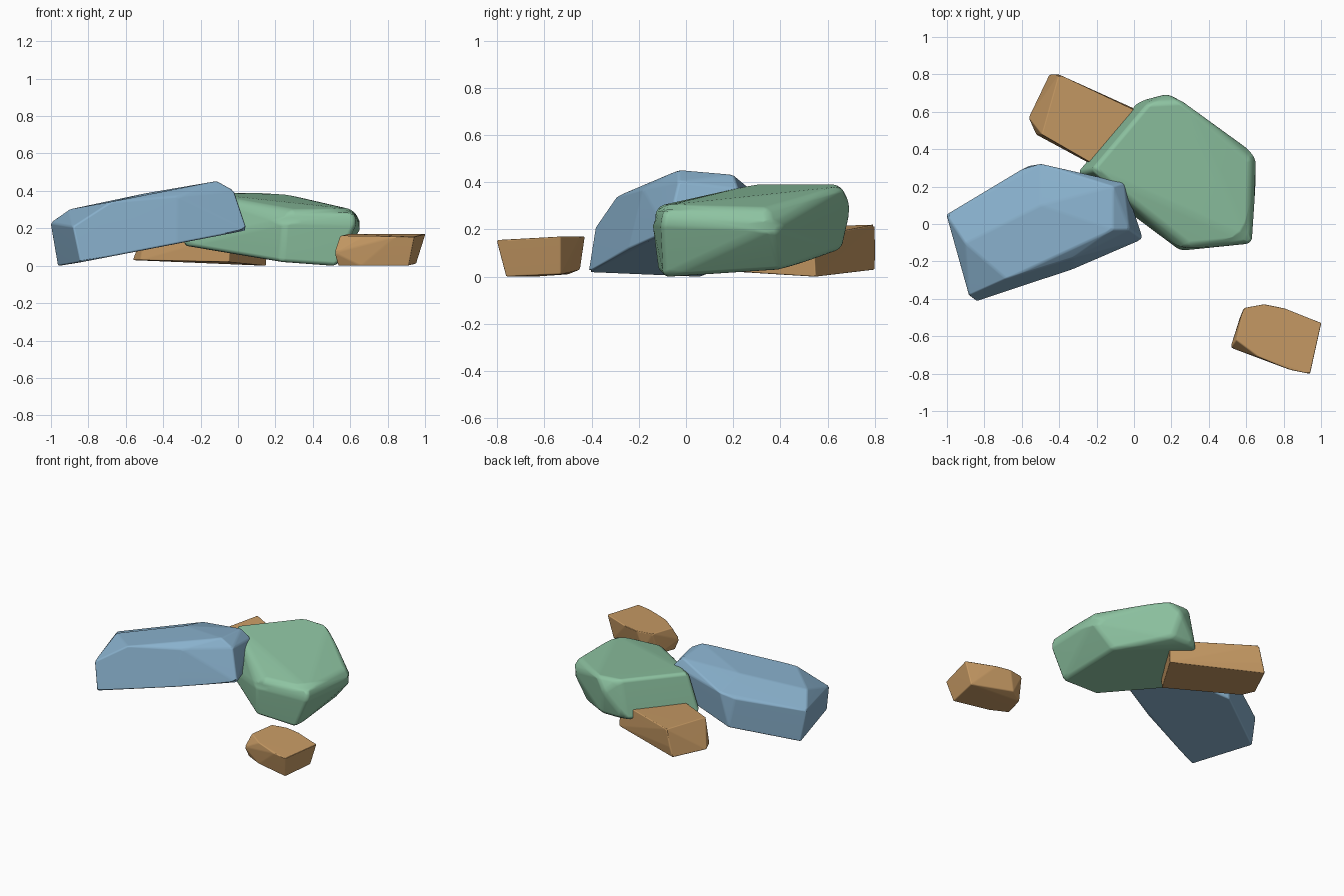
import bpy
import bmesh
from mathutils import Vector

default_cube = bpy.data.objects.get("Cube")
if default_cube:
    bpy.data.objects.remove(default_cube, do_unlink=True)


def make_material(name, colour):
    material = bpy.data.materials.new(name)
    material.use_nodes = True
    material.diffuse_color = (*colour, 1)
    shader = next(n for n in material.node_tree.nodes if n.type == 'BSDF_PRINCIPLED')
    shader.inputs["Base Color"].default_value = (*colour, 1)
    shader.inputs["Roughness"].default_value = 0.8
    return material


def bounds(bm):
    low = Vector([min(v.co[i] for v in bm.verts) for i in range(3)])
    high = Vector([max(v.co[i] for v in bm.verts) for i in range(3)])
    return low, high


def make_rock(name, material, corners, rounding):
    """Wrap a hull around the corners, round its edges and keep its full size."""
    bm = bmesh.new()
    for corner in corners:
        bm.verts.new(corner)
    hull = bmesh.ops.convex_hull(bm, input=bm.verts[:])
    loose = {v for v in hull["geom_interior"] + hull["geom_unused"]
             if isinstance(v, bmesh.types.BMVert)}
    bmesh.ops.delete(bm, geom=list(loose), context='VERTS')
    bmesh.ops.dissolve_limit(bm, angle_limit=0.08, verts=bm.verts[:], edges=bm.edges[:])
    low, high = bounds(bm)
    bmesh.ops.bevel(bm, geom=bm.edges[:], offset=rounding, segments=3, profile=0.5,
                    affect='EDGES', clamp_overlap=True)
    # Stretch back to the size the rounding took away
    new_low, new_high = bounds(bm)
    for v in bm.verts:
        for i in range(3):
            t = (v.co[i] - new_low[i]) / (new_high[i] - new_low[i])
            v.co[i] = low[i] + t * (high[i] - low[i])
    bmesh.ops.recalc_face_normals(bm, faces=bm.faces[:])
    mesh = bpy.data.meshes.new(name)
    bm.to_mesh(mesh)
    bm.free()
    mesh.materials.append(material)
    rock = bpy.data.objects.new(name, mesh)
    bpy.context.collection.objects.link(rock)

    # Soft shading that keeps the broad facets flat
    bpy.ops.object.select_all(action='DESELECT')
    rock.select_set(True)
    bpy.context.view_layer.objects.active = rock
    bpy.ops.object.shade_smooth_by_angle(angle=1.0)
    weighted = rock.modifiers.new("Even facets", 'WEIGHTED_NORMAL')
    weighted.keep_sharp = True
    return rock


blue = make_material("slate blue", (0.25, 0.44, 0.61))
green = make_material("sage green", (0.27, 0.55, 0.36))
ochre = make_material("warm ochre", (0.58, 0.33, 0.13))

# Large leaning slab: raised underside, then shoulder, then crest
make_rock("leaning_slab", blue, [
    (-0.96, 0.06, 0.0), (-0.84, -0.41, 0.02), (-0.33, -0.24, 0.12),
    (0.04, -0.08, 0.19), (-0.06, 0.2, 0.18), (-0.56, 0.31, 0.09),
    (-1.0, 0.05, 0.23), (-0.88, -0.38, 0.21), (-0.9, -0.1, 0.3),
    (-0.68, -0.29, 0.34), (-0.33, -0.18, 0.37), (-0.03, -0.03, 0.4),
    (-0.12, -0.03, 0.45), (-0.06, 0.22, 0.37), (-0.12, 0.2, 0.43),
    (-0.5, 0.32, 0.33), (-0.6, 0.29, 0.3), (-0.5, 0.1, 0.385),
], 0.016)

# Broad boulder: underside, widest corners, then sloping top
make_rock("broad_boulder", green, [
    (-0.29, 0.27, 0.11), (0.03, 0.65, 0.12), (0.23, -0.11, 0.02),
    (0.52, -0.09, 0.0), (0.5, 0.4, 0.03), (0.22, 0.65, 0.12),
    (0.65, 0.36, 0.21), (0.62, -0.1, 0.23), (0.25, -0.14, 0.24),
    (0.18, 0.69, 0.3), (-0.21, 0.29, 0.39), (0.08, 0.64, 0.39),
    (0.26, 0.65, 0.38), (0.61, 0.34, 0.29), (0.6, -0.08, 0.3),
    (0.29, -0.11, 0.3),
], 0.024)

# Block wedged under the boulder
make_rock("wedged_block", ochre, [
    (-0.56, 0.57, 0.03), (-0.52, 0.48, 0.03), (-0.45, 0.8, 0.03),
    (0.15, 0.55, 0.0), (-0.05, 0.23, 0.02), (-0.49, 0.48, 0.21),
    (-0.4, 0.8, 0.22), (0.15, 0.54, 0.17), (-0.04, 0.22, 0.17),
    (-0.42, 0.8, 0.1),
], 0.008)

# Small stone lying apart in front
make_rock("small_stone", ochre, [
    (0.54, -0.64, 0.0), (0.57, -0.5, 0.01), (0.66, -0.45, 0.03),
    (0.95, -0.53, 0.01), (0.91, -0.76, 0.0), (0.66, -0.7, 0.0),
    (0.52, -0.66, 0.07), (0.55, -0.62, 0.16), (0.59, -0.45, 0.17),
    (0.7, -0.43, 0.17), (0.8, -0.45, 0.17), (1.0, -0.53, 0.17),
    (0.94, -0.8, 0.155), (0.84, -0.78, 0.155), (0.67, -0.71, 0.16),
], 0.018)
